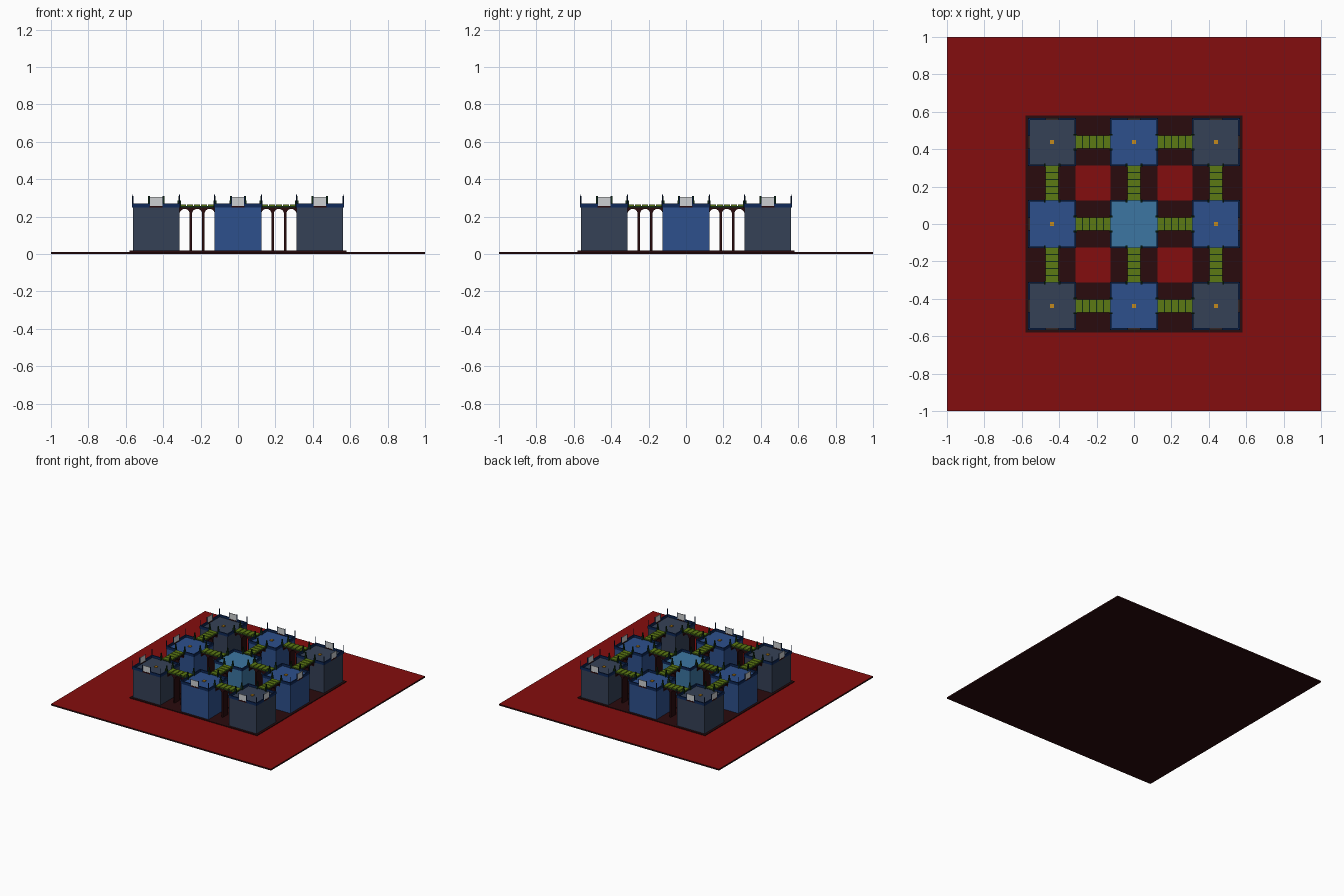
import bpy, bmesh, math
from mathutils import Matrix, Vector

if "Cube" in bpy.data.objects:
    bpy.data.objects.remove(bpy.data.objects["Cube"])


def srgb(r, g, b):
    f = lambda c: c / 12.92 if c <= 0.04045 else ((c + 0.055) / 1.055) ** 2.4
    return (f(r / 255), f(g / 255), f(b / 255), 1)


COLOURS = {
    "red": (132, 13, 14), "dark_brown": (42, 11, 13), "slate": (53, 65, 86),
    "blue": (45, 80, 140), "light_blue": (60, 118, 162), "navy": (14, 40, 88),
    "leaf_green": (92, 122, 20), "dark_green": (18, 46, 22),
    "white": (205, 208, 210), "orange": (196, 138, 28),
}
MATS = {}
for name, c in COLOURS.items():
    MATS[name] = bpy.data.materials.new(name)
    MATS[name].diffuse_color = srgb(*c)


def add_box(bm, x0, x1, y0, y1, z0, z1):
    m = Matrix.Translation(((x0 + x1) / 2, (y0 + y1) / 2, (z0 + z1) / 2))
    m = m @ Matrix.Diagonal((x1 - x0, y1 - y0, z1 - z0, 1))
    bmesh.ops.create_cube(bm, size=1, matrix=m)


def finish(bm, name, *mats, xf=Matrix.Identity(4)):
    bmesh.ops.recalc_face_normals(bm, faces=bm.faces)
    bm.transform(xf)
    me = bpy.data.meshes.new(name)
    bm.to_mesh(me)
    bm.free()
    for m in mats:
        me.materials.append(MATS[m])
    ob = bpy.data.objects.new(name, me)
    bpy.context.collection.objects.link(ob)
    return ob


def boxes(name, mat, specs, xf=Matrix.Identity(4)):
    bm = bmesh.new()
    for s in specs:
        add_box(bm, *s)
    return finish(bm, name, mat, xf=xf)


P, H = 0.4375, 0.125        # tower spacing and half width
ROOF, RIM = 0.252, 0.270
G = 0.012                   # ground top
W = 0.035                   # bridge and sign half width

# ground slab: red top, dark edges and underside
slab = boxes("ground_slab", "red", [(-1, 1, -1, 1, 0, G)])
slab.data.materials.append(MATS["dark_brown"])
for p in slab.data.polygons:
    p.material_index = 0 if p.normal.z > 0.5 else 1

# dark paving grid with four open courts
E = 0.58
bands = [(-E, -P + H), (-H, H), (P - H, E)]
paving = [(-E, E, a, b, G - 0.004, 0.018) for a, b in bands]
for a, b in bands:
    for c, d in [(-P + H, -H), (H, P - H)]:
        paving.append((a, b, c, d, G - 0.004, 0.018))
boxes("paving_grid", "dark_brown", paving)


def sides():
    """Four quarter turns with the matching outward step."""
    for k in range(4):
        r = Matrix.Rotation(k * math.pi / 2, 4, 'Z')
        d = r @ Vector((0, -1, 0))
        yield r, round(d.x), round(d.y)


# towers
for i in (-1, 0, 1):
    for j in (-1, 0, 1):
        x, y = i * P, j * P
        at = Matrix.Translation((x, y, 0))
        colour = ("light_blue", "blue", "slate")[abs(i) + abs(j)]
        boxes("tower", colour, [(-H, H, -H, H, G, ROOF)], at)
        if i or j:
            boxes("roof_hatch", "orange",
                  [(-0.011, 0.011, -0.011, 0.011, ROOF, ROOF + 0.006)], at)
        for r, dx, dy in sides():
            xf = at @ r
            # parapet with a gap in the middle of each side
            o, t = H + 0.003, 0.009
            boxes("parapet", "navy",
                  [(-o, -W, -o, -o + t, ROOF - 0.004, RIM),
                   (W, o - t, -o, -o + t, ROOF - 0.004, RIM)], xf)
            if max(abs(i + dx), abs(j + dy)) > 1:
                # sign panel on outward sides
                boxes("sign_sill", "dark_brown",
                      [(-W, W, -o, -o + t, ROOF - 0.004, 0.258)], xf)
                boxes("sign_panel", "white",
                      [(-W, W, -o + 0.001, -o + 0.006, 0.258, 0.306)], xf)
                boxes("sign_frame", "navy",
                      [(s * W - 0.002, s * W + 0.002, -o, -o + 0.007,
                        0.258, 0.309) for s in (-1, 1)], xf)
        # thin poles on the outer perimeter corners
        poles = []
        for sx in (-1, 1):
            for sy in (-1, 1):
                if sx == i or sy == j:
                    cx, cy = sx * H, sy * H
                    poles.append((cx - 0.002, cx + 0.002, cy - 0.002,
                                  cy + 0.002, ROOF, 0.318))
        if poles:
            boxes("corner_pole", "navy", poles, at)


def bridge(xf):
    """Bridge along local x, centred on the origin."""
    L = P / 2 - H           # half length
    # arcade profile: three round arches on two slim piers
    pw, spring, top = 0.012, 0.214, 0.250
    span = (2 * L - 2 * pw) / 3
    rad = span / 2
    pts = [(-L, top), (-L, spring)]
    x = -L
    for k in range(3):
        c = x + rad
        pts += [(c - rad * math.cos(math.pi * n / 10),
                 spring + rad * math.sin(math.pi * n / 10)) for n in range(1, 10)]
        x += span
        pts.append((x, spring))
        if k < 2:
            pts += [(x, G), (x + pw, G), (x + pw, spring)]
            x += pw
    pts.append((L, top))
    bm = bmesh.new()
    f = bm.faces.new([bm.verts.new((px, -W + 0.002, pz)) for px, pz in pts])
    out = bmesh.ops.extrude_face_region(bm, geom=[f])["geom"]
    bmesh.ops.translate(bm, vec=(0, 2 * W - 0.004, 0),
                        verts=[v for v in out if isinstance(v, bmesh.types.BMVert)])
    finish(bm, "bridge_arcade", "dark_brown", xf=xf)
    # deck and planks
    boxes("bridge_deck", "dark_green", [(-L, L, -W, W, 0.250, 0.257)], xf)
    step = 2 * L / 5
    boxes("bridge_planks", "leaf_green",
          [(-L + k * step + 0.003, -L + (k + 1) * step - 0.003, -W, W,
            0.257, 0.264) for k in range(5)], xf)
    # stepped end posts
    posts = []
    for sx in (-1, 1):
        for sy in (-1, 1):
            cx, cy = sx * (L + 0.002), sy * (W + 0.005)
            posts.append((cx - 0.009, cx + 0.009, cy - 0.005, cy + 0.005, 0.248, 0.285))
            posts.append((cx - 0.004, cx + 0.004, cy - 0.004, cy + 0.004, 0.285, 0.310))
    boxes("bridge_posts", "dark_green", posts, xf)


for a in (-P / 2, P / 2):
    for b in (-P, 0, P):
        bridge(Matrix.Translation((a, b, 0)))
        bridge(Matrix.Translation((b, a, 0)) @ Matrix.Rotation(math.pi / 2, 4, 'Z'))

for m in bpy.data.materials:
    if m.users and not m.is_grease_pencil:
        m.use_nodes = True
        m.node_tree.nodes["Principled BSDF"].inputs["Base Color"].default_value = m.diffuse_color
